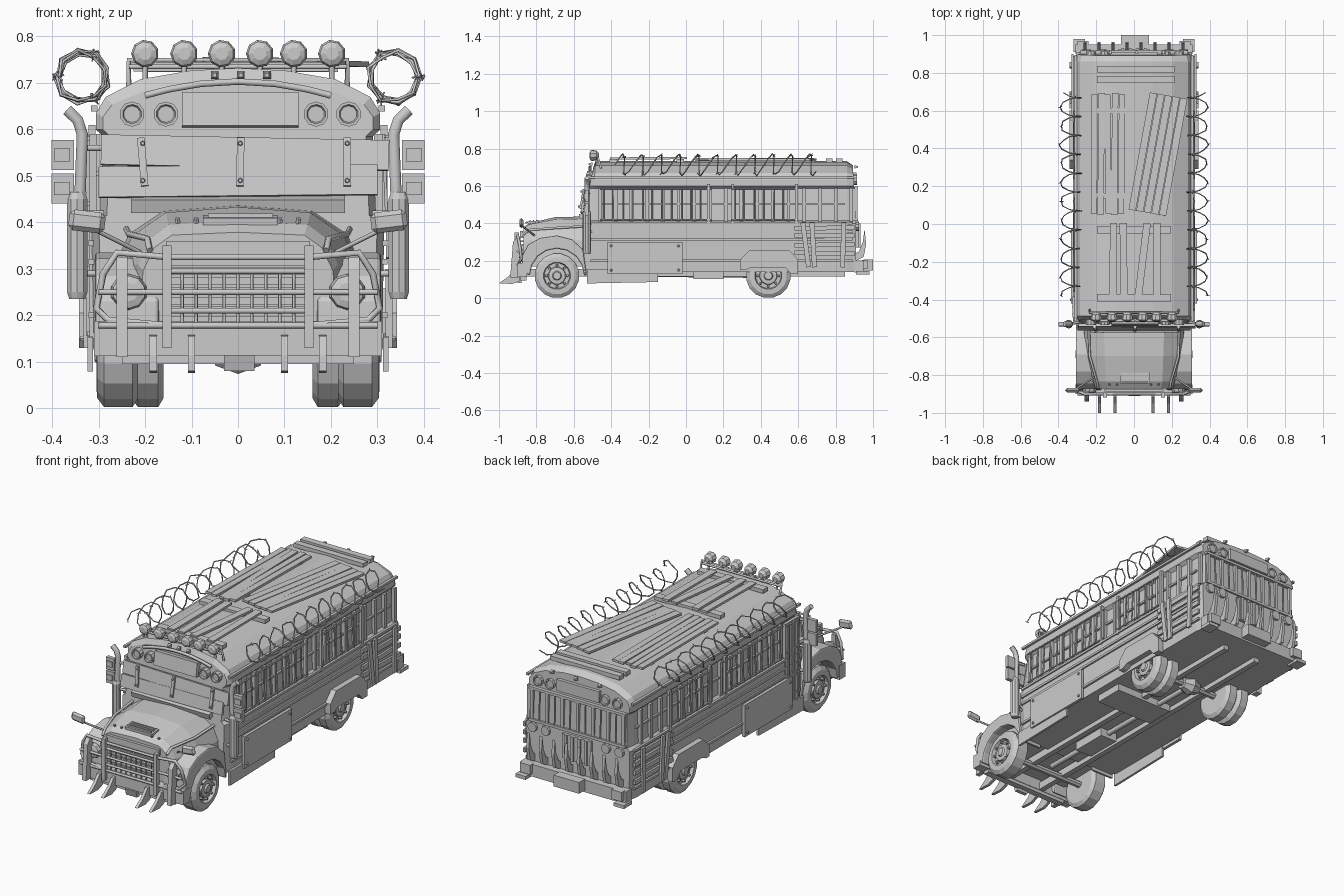
import bpy, bmesh, math, random
from mathutils import Vector, Matrix, Euler
random.seed(4)
SIDES = (-1, 1)

def finish(name, bm):
    bmesh.ops.recalc_face_normals(bm, faces=bm.faces)
    me = bpy.data.meshes.new(name)
    bm.to_mesh(me); bm.free()
    ob = bpy.data.objects.new(name, me)
    bpy.context.collection.objects.link(ob)
    return ob

def box(name, loc, size, rot=(0, 0, 0)):
    bm = bmesh.new()
    m = Matrix.Translation(loc) @ Euler(rot).to_matrix().to_4x4() @ Matrix.Diagonal((*size, 1))
    bmesh.ops.create_cube(bm, size=1, matrix=m)
    return finish(name, bm)

def loft(name, rings, caps=True, loop=False):
    bm = bmesh.new()
    vs = [[bm.verts.new(p) for p in r] for r in rings]
    n = len(rings[0])
    for a, b in zip(vs, vs[1:] + (vs[:1] if loop else [])):
        for i in range(n):
            bm.faces.new((a[i], a[(i + 1) % n], b[(i + 1) % n], b[i]))
    if caps:
        bm.faces.new(vs[0]); bm.faces.new(vs[-1])
    return finish(name, bm)

def prism(name, pts, x0, x1):
    return loft(name, [[(x, y, z) for y, z in pts] for x in (x0, x1)])

def lathe(name, prof, c, axis, n=14):
    q = Vector((0, 0, 1)).rotation_difference(Vector(axis))
    rings = [[Vector(c) + q @ Vector((r * math.cos(t), r * math.sin(t), h))
              for t in [2 * math.pi * (i + .5) / n for i in range(n)]] for h, r in prof]
    return loft(name, rings)

def tube(name, paths, r, res=1, cyclic=False):
    cu = bpy.data.curves.new(name, 'CURVE')
    cu.dimensions = '3D'; cu.bevel_depth = r; cu.bevel_resolution = res; cu.use_fill_caps = True
    for pts in paths:
        sp = cu.splines.new('POLY'); sp.points.add(len(pts) - 1); sp.use_cyclic_u = cyclic
        for p, co in zip(sp.points, pts):
            p.co = (*co, 1)
    tmp = bpy.data.objects.new(name, cu)
    bpy.context.collection.objects.link(tmp)
    me = bpy.data.meshes.new_from_object(tmp.evaluated_get(bpy.context.evaluated_depsgraph_get()))
    bpy.data.objects.remove(tmp)
    ob = bpy.data.objects.new(name, me)
    bpy.context.collection.objects.link(ob)
    return ob

def full(half):
    return half + [(-x, z) for x, z in reversed(half) if x > 0]

# Body shell: cross-section with recessed window band, slanted front
prof = full([(.31, .14), (.315, .4), (.297, .415), (.29, .585), (.306, .6), (.306, .635),
             (.285, .67), (.21, .708), (.1, .727), (0, .732)])
rings = []
for y, sx, drop, sh in ((-.545, .95, .03, .16), (-.5, 1, 0, .05), (.86, 1, 0, 0), (.91, .97, .02, -.06)):
    rings.append([(x * sx, y + sh * max(0, z - .42), z - drop * max(0, (z - .6) / .13)) for x, z in prof])
loft("bus_body", rings)

# Hood, cowl and fenders
h0 = full([(.27, .17), (.265, .31), (.235, .375), (.16, .425), (0, .437)])
h1 = full([(.225, .17), (.215, .31), (.19, .365), (.15, .395), (0, .402)])
loft("hood", [[(x, -.53, z) for x, z in h0], [(x * .97, -.70, z - .004) for x, z in h0],
              [(x, -.835, z) for x, z in h1], [(x * .95, -.87, .17 + (z - .17) * .9) for x, z in h1]])
box("cowl", (0, -.55, .44), (.46, .04, .03), (.3, 0, 0))
arch = [(-.69 + .145 * math.cos(a), .12 + .145 * math.sin(a)) for a in [math.pi * i / 8 for i in range(9)]]
fender = [(-.88, .15), (-.875, .23), (-.845, .285), (-.78, .322), (-.69, .335), (-.61, .315), (-.55, .26), (-.53, .12)] + arch
for s in SIDES:
    f = prism("front_fender", fender, s * .17, s * .308)
    b = f.modifiers.new("round", 'BEVEL'); b.width = .018; b.segments = 2; b.angle_limit = math.radians(50)
box("hood_vent", (.005, -.815, .405), (.16, .06, .015), (.1, 0, 0))
for i in range(3):
    box("vent_slat", (.005, -.835 + i * .02, .415), (.14, .006, .008))
for x in (-.13, -.09, .09, .13):
    lathe("hood_bolt", [(0, .007), (.01, .005)], (x, -.85, .4), (0, -.5, 1), 6)

# Grille, headlights, front bumper
for i in range(7):
    box("grille_slat", (0, -.875, .2 + i * .021), (.29, .02, .007))
box("grille_top", (0, -.88, .345), (.31, .015, .03))
box("front_bumper", (0, -.875, .15), (.62, .05, .075))
box("bumper_lip", (0, -.87, .105), (.5, .035, .02))
prism("tow_plate", [(-.91, .115), (-.9, .08), (-.88, .08), (-.88, .115)], -.03, .035)
for s in SIDES:
    lathe("headlight", [(0, .04), (.02, .035), (.025, .02)], (s * .235, -.87, .25), (0, -1, 0), 10)

# Bull bar with posts and ram spikes
for s in SIDES:
    prism("guard_post", [(-.94, .11), (-.925, .3), (-.905, .325), (-.885, .325), (-.895, .11)], s * .238, s * .262)
    box("guard_inner_post", (s * .153, -.905, .24), (.02, .025, .22))
    hoop = [(s * .15, -.9, .325), (s * .26, -.9, .335), (s * .29, -.89, .29), (s * .305, -.88, .215), (s * .28, -.89, .19), (s * .15, -.9, .178)]
    tube("guard_hoop", [hoop], .008)
    for x in (.1, .182):
        prism("ram_spike", [(-.89, .16), (-.915, .155), (-.95, .115), (-1.0, .08), (-.93, .076), (-.89, .09)],
              s * x - .008, s * x + .008)
tube("guard_rail", [[(-.3, -.9, z), (.3, -.9, z)] for z in (.25, .178)] + [[(-.15, -.9, z), (.15, -.9, z)] for z in (.325, .295, .21)], .007)
tube("guard_mesh", [[(-.12 + i * .03, -.9, .18), (-.12 + i * .03, -.9, .295)] for i in range(9)], .0035)

# Wheels: single front, dual rear, with rim and hub
def wheel(y, x0, x1, s):
    lathe("tyre", [(x0, .07), (x0, .1), (x0 + .012, .12), (x1 - .015, .12), (x1, .1), (x1 + .002, .073), (x1 - .015, .068)],
          (0, y, .12), (s, 0, 0), 16)
    lathe("wheel_hub", [(x1 - .02, .05), (x1 - .004, .045), (x1 - .002, .025), (x1 + .006, .02)], (0, y, .12), (s, 0, 0), 12)
    for i in range(8):
        a = i * math.pi / 4
        lathe("wheel_nut", [(x1 - .02, .008), (x1, .006)], (0, y + .056 * math.cos(a), .12 + .056 * math.sin(a)), (s, 0, 0), 6)
for s in SIDES:
    wheel(-.69, .215, .303, s)
    wheel(.44, .16, .23, s)
    wheel(.44, .235, .303, s)

# Underside: axles, drive shaft, rails, tank, exhaust box
for y in (-.69, .44):
    lathe("axle", [(-.25, .018), (.25, .018)], (0, y, .12), (1, 0, 0), 8)
lathe("differential", [(-.05, .03), (0, .05), (.05, .03)], (0, .44, .12), (1, 0, 0), 8)
tube("drive_shaft", [[(0, -.65, .13), (0, .44, .12)]], .014)
for s in SIDES:
    box("chassis_rail", (s * .1, 0, .135), (.03, 1.7, .04))
box("fuel_tank", (.1, .12, .125), (.34, .16, .045))
box("gear_box", (0, -.3, .12), (.1, .2, .05))

# Side details, both sides
for s in SIDES:
    start = -.46 if s > 0 else -.36
    y = start
    while y < .89:
        box("window_pillar", (s * .302, y, .5), (.018, .018, .18)); y += .084
    bars = []
    for a, b in ((start, .14), (.24, .6)):
        bars += [[(s * .32, a, z), (s * .314, b, z)] for z in (.42, .585)]
        n = int((b - a) / .052)
        bars += [[(s * .32, a + .02 + i * .052, .415), (s * .313, a + .02 + i * .052, .59)] for i in range(n)]
    tube("window_bars", bars, .004)
    for yb in (.12, .25, .59):
        box("bar_bracket", (s * .314, yb, .5), (.015, .015, .22))
    box("window_midrail", (s * .297, .2, .505), (.014, 1.3, .01))
    box("drip_rail", (s * .309, .19, .645), (.014, 1.41, .012))
    for z in (.4, .355, .315, .2):
        box("rub_rail", (s * .316, .19, z), (.012, 1.4, .012))
    # armour plates
    box("armour_plate", (s * .325, -.22, .215), (.016, .4, .17))
    box("skirt_plate", (s * .318, -.34, .12), (.012, .38, .075), (.02, 0, 0))
    for yy in (-.4, -.04):
        for zz in (.15, .28):
            lathe("armour_bolt", [(.33, .008), (.34, .005)], (0, yy, zz), (s, 0, 0), 6)
    prism("wheel_armour", [(.29, .15), (.29, .205), (.34, .258), (.55, .258), (.6, .205), (.6, .13), (.56, .13), (.53, .165), (.35, .165), (.32, .15)],
          s * .31, s * .342)
    # scrap boards at the rear
    for z, t in ((.375, .01), (.335, -.01), (.285, .02), (.24, -.015)):
        box("side_board", (s * .325, .74, z), (.012, .32, .024), (t, 0, 0))
    for yy, t in ((.64, .13), (.68, .06), (.84, -.03)):
        box("upright_board", (s * .336, yy, .285), (.012, .026, .24), (t, 0, 0))
    # exhaust stack
    lathe("exhaust_muffler", [(.235, .018), (.25, .023), (.45, .023), (.465, .018)], (s * .346, -.53, 0), (0, 0, 1), 10)
    tube("exhaust_pipe", [[(s * .34, -.53, .46), (s * .335, -.53, .59), (s * .345, -.53, .62), (s * .368, -.53, .642)]], .014)
    tube("exhaust_bracket", [[(s * .29, -.52, z), (s * .345, -.53, z)] for z in (.29, .42, .56)], .007)
    # side marker lamps
    for z in (.545, .473):
        box("marker_lamp", (s * .377, -.53, z), (.048, .02, .064))
        box("marker_lens", (s * .379, -.542, z), (.034, .008, .028))
    # mirror and arm
    m = box("mirror", (s * .325, -.88, .402), (.078, .022, .045), (0, s * -.12, 0))
    bv = m.modifiers.new("round", 'BEVEL'); bv.width = .01; bv.segments = 1
    tube("mirror_arm", [[(s * .21, -.81, .335), (s * .31, -.875, .385)]], .005)
    tube("hood_edge_tube", [[(s * .24, -.54, .385), (s * .235, -.7, .375), (s * .195, -.84, .365), (s * .19, -.87, .34)]], .007)

# Entry door on the kerb side
box("door", (-.312, -.44, .37), (.016, .12, .44))
for y in (-.475, -.44, -.405):
    box("door_frame", (-.322, y, .37), (.01, .01, .43))
for z in (.16, .3, .44, .58):
    box("door_crossbar", (-.321, -.44, z), (.008, .11, .01))

# Front and rear header: sign box and lamps
box("front_sign", (.005, -.52, .642), (.25, .03, .073), (-.16, 0, 0))
box("rear_sign", (0, .9, .642), (.25, .022, .06))
for x in (-.228, -.155, .168, .238):
    lathe("header_lamp", [(0, .027), (.03, .027), (.03, .021), (.022, .018)], (x, -.505, .633), (0, -1, 0), 10)
    lathe("rear_lamp", [(0, .027), (.02, .027), (.02, .021), (.015, .018)], (x, .893, .633), (0, 1, 0), 10)
    lathe("tail_lamp", [(0, .025), (.025, .025), (.025, .018)], (x * 1.1, .9, .385), (0, 1, 0), 10)
tube("brow", [[(.2 * t, -.512, .703 - .03 * t * t) for t in (-1, -.75, -.4, 0, .4, .75, 1)]], .008)
for x in (-.05, .006, .062):
    lathe("clearance_lamp", [(0, .012), (.02, .006)], (x, -.5, .717), (0, -1, 0), 4)
    lathe("rear_clearance_lamp", [(0, .012), (.02, .006)], (x * 2.5, .9, .702), (0, 1, 0), 4)

# Windshield armour with straps
box("windshield_plate_upper", (.015, -.54, .55), (.62, .014, .065), (-.16, .02, 0))
box("windshield_plate_lower", (0, -.552, .489), (.6, .014, .066), (-.16, -.01, 0))
for x, t in ((-.205, -.08), (.005, .02), (.235, 0)):
    box("plate_strap", (x, -.556, .53), (.016, .01, .105), (-.16, t, 0))
    for z in (.49, .57):
        lathe("strap_bolt", [(0, .006), (.012, .004)], (x, -.57 + .16 * (z - .46), z), (0, -1, 0), 6)

# Rear wall: windows, plates, tusks, bumper
for i in range(7):
    box("rear_pillar", (-.27 + i * .09, .908, .505), (.016, .016, .18))
for z in (.42, .59):
    box("rear_window_rail", (0, .91, z), (.57, .018, .014))
tube("rear_bars", [[(-.225 + i * .09, .915, .42), (-.225 + i * .09, .91, .59)] for i in range(6)], .004)
box("rear_plate", (0, .915, .335), (.17, .016, .13))
for i in range(4):
    box("rear_plate_slat", (-.06 + i * .04, .926, .335), (.014, .012, .13))
for i in range(8):
    x = -.26 + i * .52 / 7
    prism("rear_tusk", [(.91, .2), (.95, .22), (.963, .29), (.955, .37), (.945, .3), (.925, .25), (.905, .24)], x - .008, x + .008)
box("rear_bumper", (0, .925, .17), (.62, .05, .065))
box("hitch_plate", (.005, .975, .178), (.15, .05, .06))
for s in SIDES:
    box("bumper_corner", (s * .29, .945, .135), (.06, .07, .018))
    box("bumper_end", (s * .27, .955, .18), (.06, .03, .05))

# Roof light bar
for i, x in enumerate((-.2, -.116, -.035, .047, .12, .202)):
    lathe("roof_lamp", [(-.025, .012), (-.012, .026), (.012, .03), (.02, .026), (.026, .014)], (x, -.49, .763), (0, -1, 0), 9)
    tube("lamp_foot", [[(x, -.48, .7), (x, -.48, .75)]], .006)
tube("light_rack", [[(-.235, -.45, .68), (-.235, -.47, .75), (.235, -.47, .75), (.235, -.45, .68)],
                    [(-.235, -.47, .735), (.235, -.47, .735)]], .006)

# Roof boards
def board(x, y, z, w, l, a):
    box("roof_board", (x, y, z), (w, l, .012), (random.uniform(-.01, .01), 0, a))
for i in range(5):
    board(-.21 + i * .036, .37, .737, .033, .63 + .015 * (i % 2), random.uniform(-.015, .015))
    d = -.08 + i * .041
    board(.125 + d * .98, .37 - d * .17, .742, .038, .63, -.18)
for x, a in ((-.11, -.01), (-.055, .01), (.045, -.12), (.12, 0)):
    board(x, -.2, .748, .038, .41, a)
for y in (-.03, -.39):
    box("roof_beam", (0, y, .735), (.39, .04, .02))
for y in (.82, .765):
    box("rear_roof_beam", (.01, y, .735), (.41, .035, .022))
for y in (.15, .6):
    box("roof_batten", (-.135, y, .731), (.18, .03, .012))

# Loose barbed wire coils along both roof edges
for s in SIDES:
    coil, barbs = [], []
    for i in range(11 * 9):
        a = i * 2 * math.pi / 9
        r = .054 + random.uniform(-.007, .007)
        p = Vector((s * (.335 + r * math.cos(a)), -.38 + i * .0111 + .02 * math.sin(a), .713 + r * math.sin(a)))
        coil.append(p)
        if i % 3 == 0:
            d = Vector((random.uniform(-1, 1), random.uniform(-1, 1), random.uniform(-1, 1))).normalized() * .011
            barbs.append([p - d, p + d])
    tube("wire_coil", [coil], .0035, 0)
    tube("wire_barbs", barbs, .002, 0)
